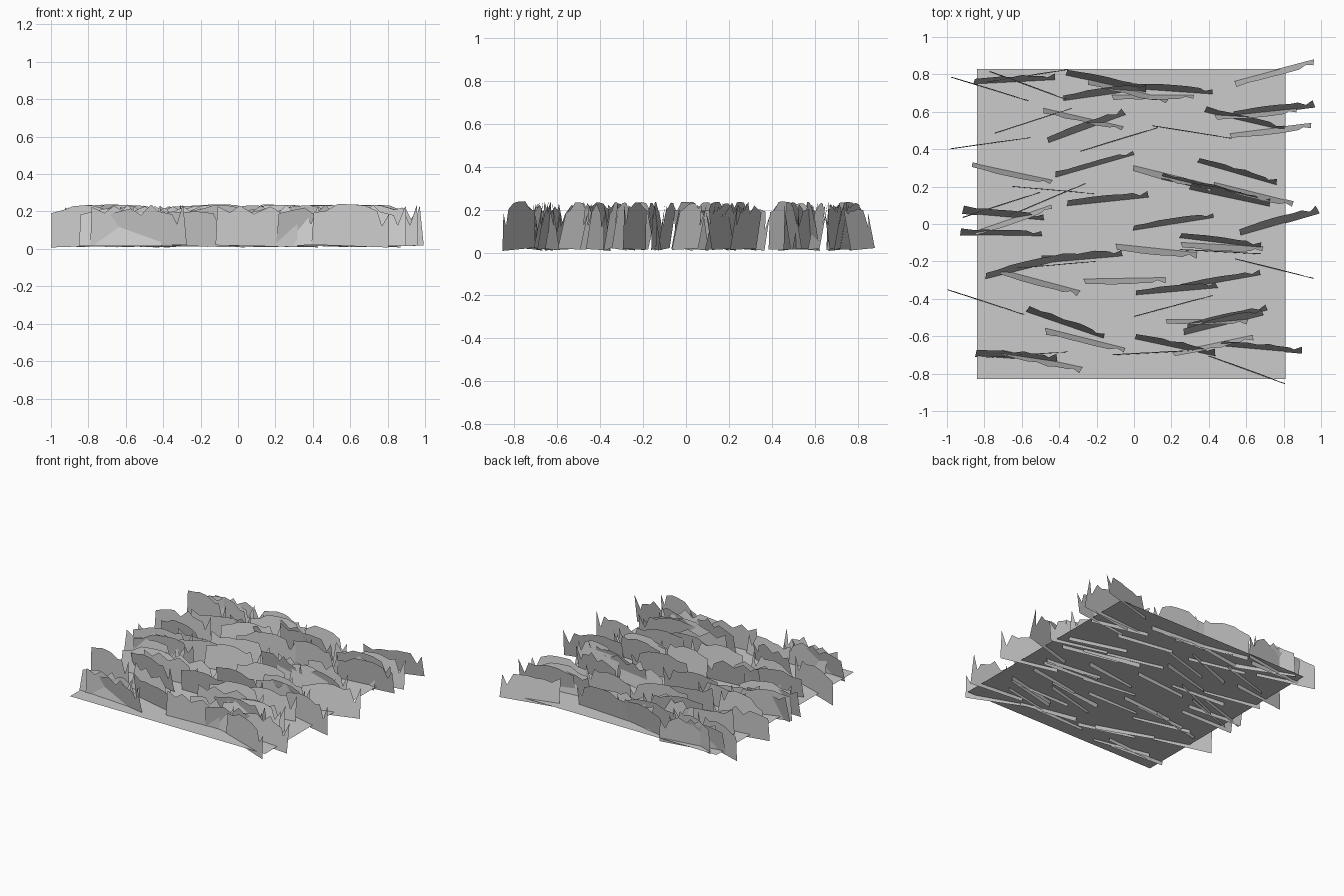
import bpy, bmesh, random
from math import radians
from mathutils import Matrix

if "Cube" in bpy.data.objects:
    bpy.data.objects.remove(bpy.data.objects["Cube"])

random.seed(4)
GROUND_Z = 0.04

# ground sheet
bpy.ops.mesh.primitive_plane_add(size=1, location=(-0.015, 0, GROUND_Z))
ground = bpy.context.object
ground.name = "ground"
ground.scale = (1.65, 1.66, 1)


def grass_mesh(name, teeth=8, width=0.44):
    """Flat card with a jagged top edge: solid strip below, pointed blades above."""
    step = width / teeth
    pts = [(-width / 2, -0.025), (width / 2, -0.025)]
    for i in range(teeth):
        right = width / 2 - i * step
        tip = right - step * random.uniform(0.25, 0.75)
        if i == 0:
            tip = right - 0.006
        elif i == teeth - 1:
            tip = right - step + 0.006
        pts.append((tip, random.uniform(0.14, 0.20)))
        if i < teeth - 1:
            pts.append((right - step, random.uniform(0.055, 0.095)))
    bm = bmesh.new()
    bm.faces.new([bm.verts.new((x, 0, z)) for x, z in pts])
    bmesh.ops.triangulate(bm, faces=bm.faces[:])
    bmesh.ops.reverse_faces(bm, faces=bm.faces[:])
    mesh = bpy.data.meshes.new(name)
    bm.to_mesh(mesh)
    bm.free()
    return mesh


cards = [grass_mesh("grass_card_mesh") for _ in range(5)]


def plant(name, spots, lean):
    """Place cards at (x, y, heading in degrees), tipped by about lean degrees."""
    for x, y, heading in spots:
        ob = bpy.data.objects.new(name, random.choice(cards))
        bpy.context.collection.objects.link(ob)
        ob.matrix_world = (Matrix.Translation((x, y, GROUND_Z))
                           @ Matrix.Rotation(radians(heading), 4, 'Z')
                           @ Matrix.Rotation(radians(-lean * random.uniform(0.8, 1.2)), 4, 'X')
                           @ Matrix.Rotation(radians(random.uniform(-2, 2)), 4, 'Y'))


# grass leaning back
plant("grass_leaning_back", [
    (-.64, .76, 3), (-.15, .75, -12), (-.16, .69, 8), (.20, .71, -4), (-.25, .51, 20),
    (.59, .55, -13), (.75, .60, 7), (-.21, .31, 16), (.55, .27, -16), (.36, .19, -13),
    (.51, .14, -12), (-.14, .12, 6), (-.70, .04, -5), (-.71, -.06, -1), (.21, 0, 9),
    (.46, -.10, -7), (.78, 0, 16), (-.28, -.19, 5), (-.58, -.24, 14), (.23, -.36, 5),
    (.46, -.31, 10), (-.37, -.54, -19), (.48, -.54, 14), (.50, -.51, 13),
    (-.63, -.72, -4), (.22, -.66, -12), (.68, -.67, -5)], 11)

# grass leaning forward
plant("grass_leaning_forward", [
    (.75, .82, 15), (.10, .69, 0), (-.03, .72, -14), (-.27, .57, -13), (.65, .60, 5),
    (.73, .51, 7), (-.65, .28, -12), (.21, .26, -14), (.64, .17, -14), (-.65, .03, 19),
    (.12, -.13, -6), (.47, -.11, -3), (-.50, -.30, -15), (-.05, -.29, 1),
    (-.26, -.61, -14), (.39, -.51, 0), (.42, -.64, 12), (-.49, -.72, -12)], -10)

# upright grass
plant("grass_upright", [
    (-.77, .72, -17), (-.57, .74, -20), (-.57, .79, 9), (-.54, .55, 18), (-.77, .43, 8),
    (-.08, .45, 17), (.31, .49, -9), (-.43, .18, -5), (-.71, .10, 18), (-.46, .13, 23),
    (.46, -.15, -3), (-.42, -.22, 5), (.75, -.24, -14), (-.79, -.42, -18),
    (.21, -.44, 15), (.10, -.69, 3), (-.57, -.70, 4), (.60, -.78, -20)], 1.5)
